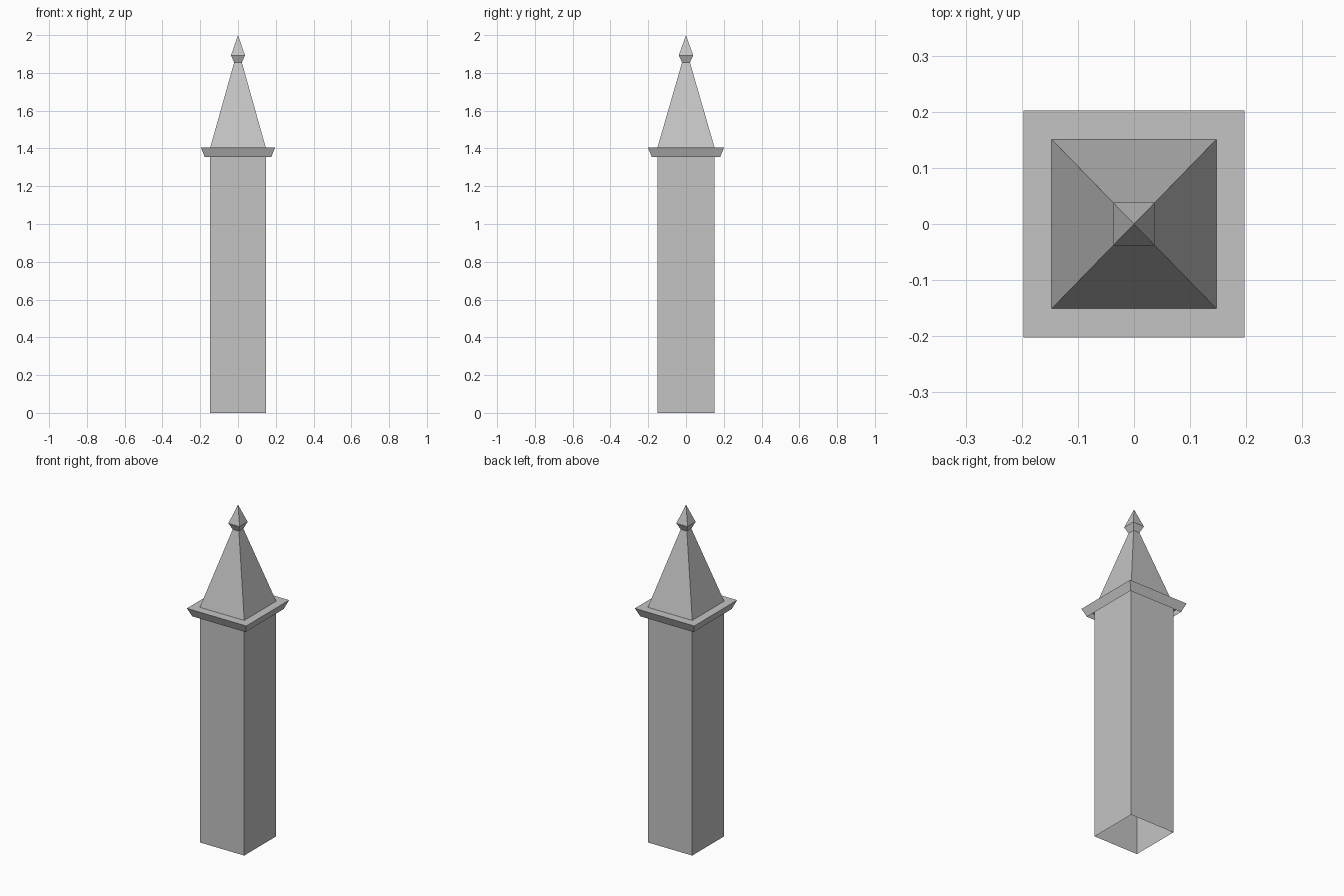
import bpy
import bmesh

cube = bpy.data.objects.get("Cube")
if cube:
    bpy.data.objects.remove(cube, do_unlink=True)

# One plain stone colour
stone = bpy.data.materials.new("grey stone")
stone.use_nodes = True
colour = (0.55, 0.55, 0.55, 1)
stone.diffuse_color = colour
bsdf = next(n for n in stone.node_tree.nodes if n.type == 'BSDF_PRINCIPLED')
bsdf.inputs["Base Color"].default_value = colour

X_SCALE = 0.973  # the plan is slightly narrower across the front


def square_tower(name, profile):
    """Skin square rings given as (half width, height); zero width is a point."""
    bm = bmesh.new()
    rings = []
    for half, z in profile:
        if half == 0:
            rings.append([bm.verts.new((0, 0, z))] * 4)
        else:
            rings.append([bm.verts.new((sx * half * X_SCALE, sy * half, z))
                          for sx, sy in ((-1, -1), (1, -1), (1, 1), (-1, 1))])
    for low, high in zip(rings, rings[1:]):
        for i in range(4):
            j = (i + 1) % 4
            corners = [low[i], low[j], high[j], high[i]]
            bm.faces.new(list(dict.fromkeys(corners)))
    mesh = bpy.data.meshes.new(name)
    bm.to_mesh(mesh)
    bm.free()
    mesh.materials.append(stone)
    obj = bpy.data.objects.new(name, mesh)
    bpy.context.collection.objects.link(obj)
    return obj


# Hollow shaft, open underneath
square_tower("shaft", [(0.151, 0), (0.151, 1.405)])

# Flared collar with a flat ledge on top
square_tower("collar", [(0.181, 1.355), (0.202, 1.405), (0.151, 1.405)])

# Tapering spire
square_tower("spire", [(0.151, 1.405), (0.021, 1.855)])

# Pointed finial
square_tower("finial", [(0.021, 1.855), (0.038, 1.893), (0, 2)])
